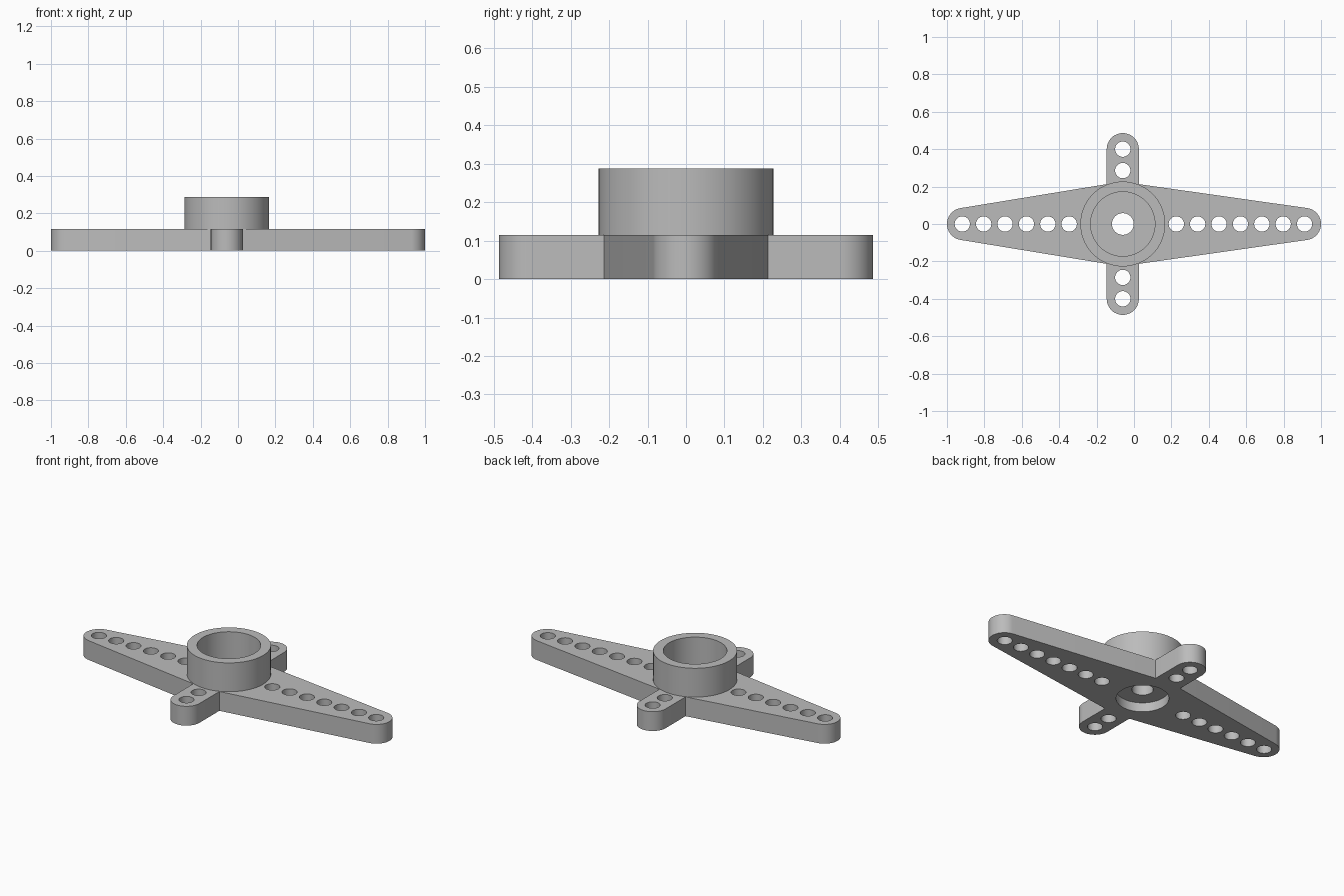
import bpy, bmesh
from math import cos, sin, radians, pi
from mathutils import Matrix

cube = bpy.data.objects.get("Cube")
if cube:
    bpy.data.objects.remove(cube, do_unlink=True)

CX = -0.06            # hub centre
PLATE_TOP, HUB_TOP = 0.115, 0.287
CAP_R = 0.086         # rounded arm ends
PITCH = 0.1143        # spacing of the small holes

grey = bpy.data.materials.new("plain grey")
grey.use_nodes = True
grey.diffuse_color = (0.5, 0.5, 0.5, 1)
grey.node_tree.nodes["Principled BSDF"].inputs["Base Color"].default_value = (0.5, 0.5, 0.5, 1)


def make_object(name, bm):
    bmesh.ops.recalc_face_normals(bm, faces=bm.faces)
    mesh = bpy.data.meshes.new(name)
    bm.to_mesh(mesh)
    bm.free()
    obj = bpy.data.objects.new(name, mesh)
    bpy.context.collection.objects.link(obj)
    mesh.materials.append(grey)
    return obj


def cylinders(name, centres, radius, z0, z1, segments):
    bm = bmesh.new()
    for x, y in centres:
        bmesh.ops.create_cone(bm, cap_ends=True, segments=segments,
                              radius1=radius, radius2=radius, depth=z1 - z0,
                              matrix=Matrix.Translation((x, y, (z0 + z1) / 2)))
    return make_object(name, bm)


def cut(target, cutter):
    mod = target.modifiers.new("cut", 'BOOLEAN')
    mod.operation, mod.solver, mod.object = 'DIFFERENCE', 'EXACT', cutter
    bpy.context.view_layer.objects.active = target
    bpy.ops.object.modifier_apply(modifier=mod.name)
    bpy.data.objects.remove(cutter, do_unlink=True)


def smooth(obj):
    bpy.ops.object.select_all(action='DESELECT')
    obj.select_set(True)
    bpy.context.view_layer.objects.active = obj
    bpy.ops.object.shade_smooth_by_angle(angle=radians(30))


def arc(cx, cy, start, end, steps=24):
    angles = [radians(start + (end - start) * i / steps) for i in range(steps + 1)]
    return [(cx + CAP_R * cos(a), cy + CAP_R * sin(a)) for a in angles]


# Arm plate: one outline with four rounded arms, extruded
WAIST, TIP, SIDE_TIP = 0.213, 0.914, 0.4
right_x, left_x = CX + CAP_R, CX - CAP_R
outline = (arc(TIP, 0, -82, 82)
           + [(right_x, WAIST)] + arc(CX, SIDE_TIP, 0, 180) + [(left_x, WAIST)]
           + arc(-TIP, 0, 99, 261)
           + [(left_x, -WAIST)] + arc(CX, -SIDE_TIP, 180, 360) + [(right_x, -WAIST)])
bm = bmesh.new()
base = bm.faces.new([bm.verts.new((x, y, 0)) for x, y in outline])
top = bmesh.ops.extrude_face_region(bm, geom=[base])["geom"]
bmesh.ops.translate(bm, vec=(0, 0, PLATE_TOP),
                    verts=[g for g in top if isinstance(g, bmesh.types.BMVert)])
plate = make_object("arm_plate", bm)

# Linkage holes along the arms
holes = [(0.912 - PITCH * i, 0) for i in range(7)]
holes += [(-0.918 + PITCH * i, 0) for i in range(6)]
holes += [(CX, s * (SIDE_TIP - PITCH * i)) for s in (-1, 1) for i in range(2)]
cut(plate, cylinders("hole_cutter", holes, 0.041, -0.1, 0.3, 32))

# Shaft socket underneath and screw hole through the middle
cut(plate, cylinders("socket_cutter", [(CX, 0)], 0.143, -0.1, 0.055, 64))
cut(plate, cylinders("screw_cutter", [(CX, 0)], 0.058, -0.1, 0.3, 48))
smooth(plate)

# Hub ring: rectangular section turned round the shaft axis
bm = bmesh.new()
section = [(0.172, PLATE_TOP), (0.227, PLATE_TOP), (0.227, HUB_TOP), (0.172, HUB_TOP)]
loop = [bm.verts.new((CX + r, 0, z)) for r, z in section]
edges = [bm.edges.new((loop[i], loop[(i + 1) % 4])) for i in range(4)]
bmesh.ops.spin(bm, geom=loop + edges, cent=(CX, 0, 0), axis=(0, 0, 1),
               angle=2 * pi, steps=72, use_merge=True)
bmesh.ops.remove_doubles(bm, verts=bm.verts, dist=0.0001)
smooth(make_object("hub_ring", bm))
